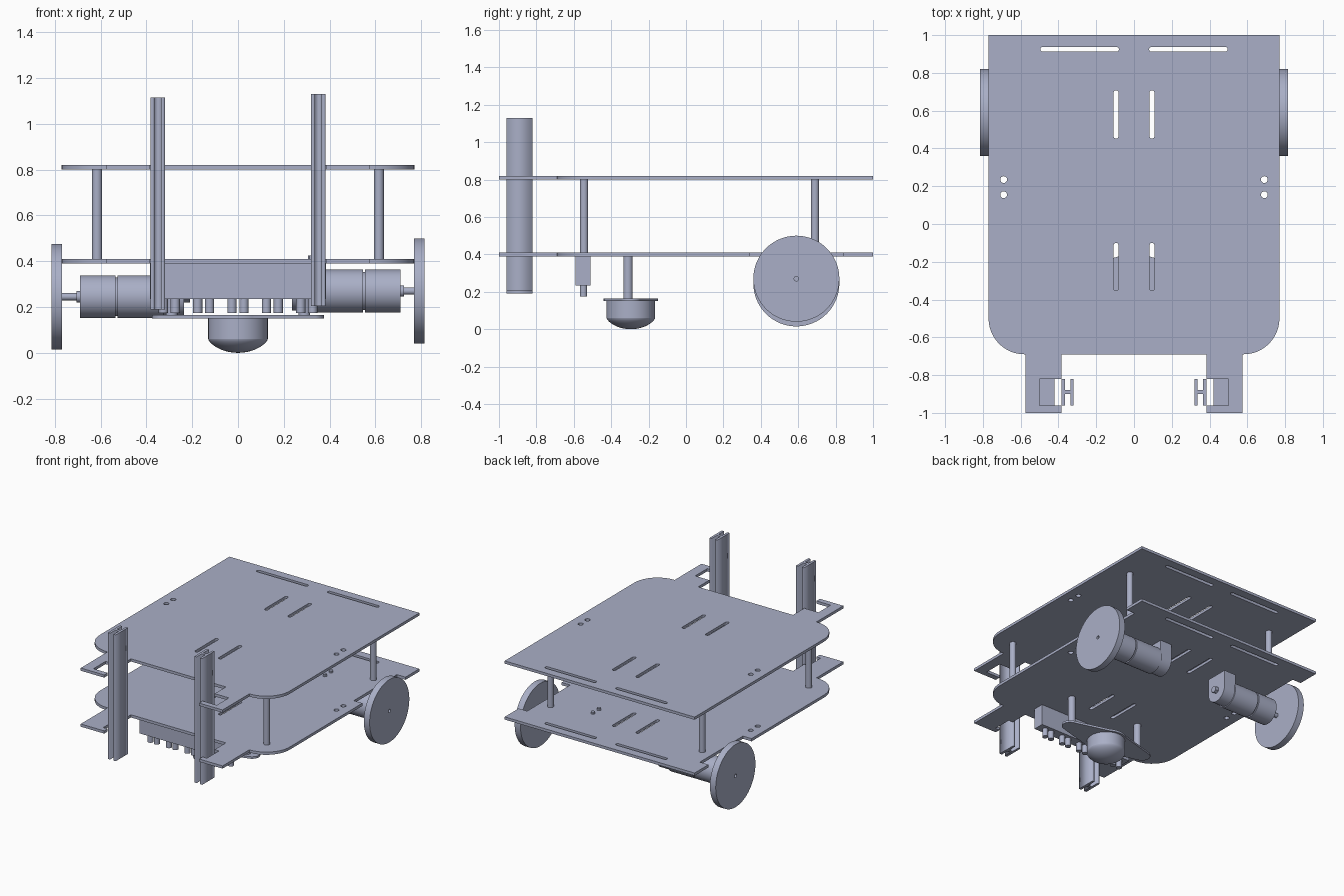
import bpy, bmesh, math
from mathutils import Matrix, Vector

if "Cube" in bpy.data.objects:
    bpy.data.objects.remove(bpy.data.objects["Cube"])

mat = bpy.data.materials.new("blue_grey")
mat.use_nodes = True
COLOUR = (0.40, 0.43, 0.57, 1)
mat.diffuse_color = COLOUR
for node in mat.node_tree.nodes:
    if node.type == 'BSDF_PRINCIPLED':
        node.inputs["Base Color"].default_value = COLOUR


def finish(name, bm, smooth=False):
    bmesh.ops.remove_doubles(bm, verts=bm.verts, dist=0.0002)
    bmesh.ops.recalc_face_normals(bm, faces=bm.faces)
    mesh = bpy.data.meshes.new(name)
    bm.to_mesh(mesh)
    bm.free()
    mesh.materials.append(mat)
    obj = bpy.data.objects.new(name, mesh)
    bpy.context.collection.objects.link(obj)
    if smooth:
        bpy.ops.object.select_all(action='DESELECT')
        obj.select_set(True)
        bpy.context.view_layer.objects.active = obj
        bpy.ops.object.shade_smooth_by_angle(angle=math.radians(35))
    return obj


def box(name, x, y, z):
    bm = bmesh.new()
    bmesh.ops.create_cube(bm, size=1)
    for v in bm.verts:
        for i, (lo, hi) in enumerate((x, y, z)):
            v.co[i] = lo if v.co[i] < 0 else hi
    return finish(name, bm)


def lathe(name, profile, origin, axis=(0, 0, 1), steps=48):
    """Turn (radius, height) points about an axis through origin."""
    bm = bmesh.new()
    verts = [bm.verts.new((r, 0, h)) for r, h in profile]
    edges = [bm.edges.new(pair) for pair in zip(verts, verts[1:])]
    bmesh.ops.spin(bm, geom=verts + edges, cent=(0, 0, 0), axis=(0, 0, 1),
                   angle=math.tau, steps=steps, use_duplicate=False)
    bmesh.ops.remove_doubles(bm, verts=bm.verts, dist=0.0002)
    turn = Vector((0, 0, 1)).rotation_difference(Vector(axis)).to_matrix().to_4x4()
    bm.transform(Matrix.Translation(origin) @ turn)
    return finish(name, bm, True)


def rod(name, r, h0, h1, origin, axis=(0, 0, 1), steps=32):
    return lathe(name, [(0, h0), (r, h0), (r, h1), (0, h1)], origin, axis, steps)


def arc(cx, cy, r, start, end, n=12):
    return [(cx + r * math.cos(math.radians(start + (end - start) * i / n)),
             cy + r * math.sin(math.radians(start + (end - start) * i / n)))
            for i in range(n + 1)]


def slab(name, loops, z0, z1, matrix=None, smooth=False):
    """Extrude an outline; any further loops become holes."""
    curve = bpy.data.curves.new(name, 'CURVE')
    curve.dimensions, curve.fill_mode = '2D', 'BOTH'
    curve.extrude = (z1 - z0) / 2
    for loop in loops:
        spline = curve.splines.new('POLY')
        spline.points.add(len(loop) - 1)
        for p, (x, y) in zip(spline.points, loop):
            p.co = (x, y, 0, 1)
        spline.use_cyclic_u = True
    temp = bpy.data.objects.new(name + "_curve", curve)
    bpy.context.collection.objects.link(temp)
    graph = bpy.context.evaluated_depsgraph_get()
    mesh = bpy.data.meshes.new_from_object(temp.evaluated_get(graph))
    bm = bmesh.new()
    bm.from_mesh(mesh)
    bpy.data.objects.remove(temp)
    bpy.data.curves.remove(curve)
    bpy.data.meshes.remove(mesh)
    bm.transform(Matrix.Translation((0, 0, (z0 + z1) / 2)))
    if matrix:
        bm.transform(matrix)
    return finish(name, bm, smooth)


def slot(x0, y0, x1, y1, r=0.013):
    """Rounded slot between two end centres."""
    a = math.degrees(math.atan2(y1 - y0, x1 - x0))
    return arc(x1, y1, r, a - 90, a + 90, 8) + arc(x0, y0, r, a + 90, a + 270, 8)


# Deck plates with front tabs, notches, slots and holes
def deck(name, z0, z1, tab_cut, wheel_cut):
    half = [(0.385, -0.69), (0.385, -0.82), (tab_cut, -0.82), (tab_cut, -0.96),
            (0.385, -0.96), (0.385, -1), (0.575, -1), (0.575, -0.69)]
    half += arc(0.58, -0.5, 0.19, -90, 0)[1:]
    if wheel_cut:
        half += [(0.77, 0.34), (0.70, 0.34), (0.70, 0.84), (0.77, 0.84)]
    half.append((0.77, 1))
    loops = [half + [(-x, y) for x, y in reversed(half)]]
    for s in (-1, 1):
        loops.append(slot(s * 0.093, 0.925, s * 0.482, 0.925))
        loops.append(slot(s * 0.095, 0.465, s * 0.095, 0.695))
        loops.append(slot(s * 0.095, -0.34, s * 0.095, -0.113))
        for y in (0.155, 0.235):
            loops.append(arc(s * 0.69, y, 0.018, 0, 337.5, 15))
    slab(name, loops, z0, z1, smooth=True)


deck("upper_deck", 0.80, 0.82, 0.50, False)
deck("lower_deck", 0.39, 0.41, 0.42, True)

for side, s, lift in (("left", 1, 0.0), ("right", -1, -0.025)):
    # Spacer posts between the decks
    for end, y in (("front", -0.545), ("back", 0.69)):
        rod(f"{side}_{end}_post", 0.022, 0.41, 0.80, (s * 0.615, y, 0))

    # H-section upright
    z0, z1 = (0.205, 1.13) if s > 0 else (0.19, 1.115)
    h = [(0.032, -0.07), (0.032, 0.07), (0.014, 0.07), (0.014, 0.01),
         (-0.014, 0.01), (-0.014, 0.07), (-0.032, 0.07), (-0.032, -0.07),
         (-0.014, -0.07), (-0.014, -0.01), (0.014, -0.01), (0.014, -0.07)]
    slab(f"{side}_upright", [h], z0, z1, Matrix.Translation((s * 0.351, -0.89, 0)))

    # Wheel, axle and grooved motor
    hub, out = (0, 0.59, 0.27 + lift), (s, 0, 0)
    shift = 0 if s > 0 else -0.02
    lathe(f"{side}_wheel", [(0, 0.768), (0.23, 0.768), (0.23, 0.815), (0.012, 0.815),
                            (0.012, 0.80), (0, 0.80)], hub, out, 64)
    rod(f"{side}_axle", 0.016, 0.70, 0.77, hub, out)
    rod(f"{side}_axle_collar", 0.025, 0.68, 0.725 + shift, hub, out)
    e = 0.71 + shift
    lathe(f"{side}_motor", [(0, 0.325), (0.093, 0.325), (0.093, e - 0.165),
                            (0.084, e - 0.165), (0.084, e - 0.155),
                            (0.093, e - 0.155), (0.093, e), (0, e)], hub, out)

    # Arched motor mount hanging below the lower deck
    arch = [(0.085, 0.12), (-0.085, 0.12)] + arc(0, 0, 0.085, 180, 360, 16)
    stand = Matrix(((s, 0, 0, 0), (0, 1, 0, 0), (0, 0, 1, 0), (0, 0, 0, 1)))
    stand = stand @ Matrix(((0, 0, 1, 0), (1, 0, 0, 0.59),
                            (0, 1, 0, 0.27 + lift), (0, 0, 0, 1)))
    slab(f"{side}_motor_mount", [arch], 0.235, 0.33, stand, True)
    rod(f"{side}_mount_nub", 0.025, 0.21, 0.24, hub, out, 6)

    # Caster standoff
    rod(f"{side}_caster_post", 0.025, 0.16, 0.39, (s * 0.29, -0.31, 0))

# Bolts standing on the lower deck
for i, y in enumerate((0.55, 0.62)):
    rod(f"mount_bolt_{i}", 0.015, 0.41, 0.425, (0.32, y, 0), steps=6)

# Caster plate, housing and ball
plate = (arc(0, -0.295, 0.145, 60, 120) + arc(-0.32, -0.295, 0.055, 110, 250)
         + arc(0, -0.295, 0.145, 240, 300) + arc(0.32, -0.295, 0.055, -110 + 40, 70))
slab("caster_plate", [plate], 0.15, 0.165, smooth=True)
rod("caster_housing", 0.13, 0.06, 0.15, (0, -0.295, 0), steps=48)
ball = [(0.13 * math.sin(a), 0.06 - 0.06 * (math.cos(a) ** 1.4))
        for a in (math.pi / 2 * i / 10 for i in range(11))]
lathe("caster_ball", ball + [(0, 0.06)], (0, -0.295, 0))

# Sensor bar with five pairs of sensing heads
box("sensor_bar", (-0.385, 0.385), (-0.59, -0.51), (0.235, 0.39))
for i in range(5):
    for j, dx in enumerate((-0.026, 0.026)):
        rod(f"sensor_{i}_{j}", 0.02, 0.175, 0.24,
            (0.15 * (i - 2) + dx, -0.548, 0), steps=24)
